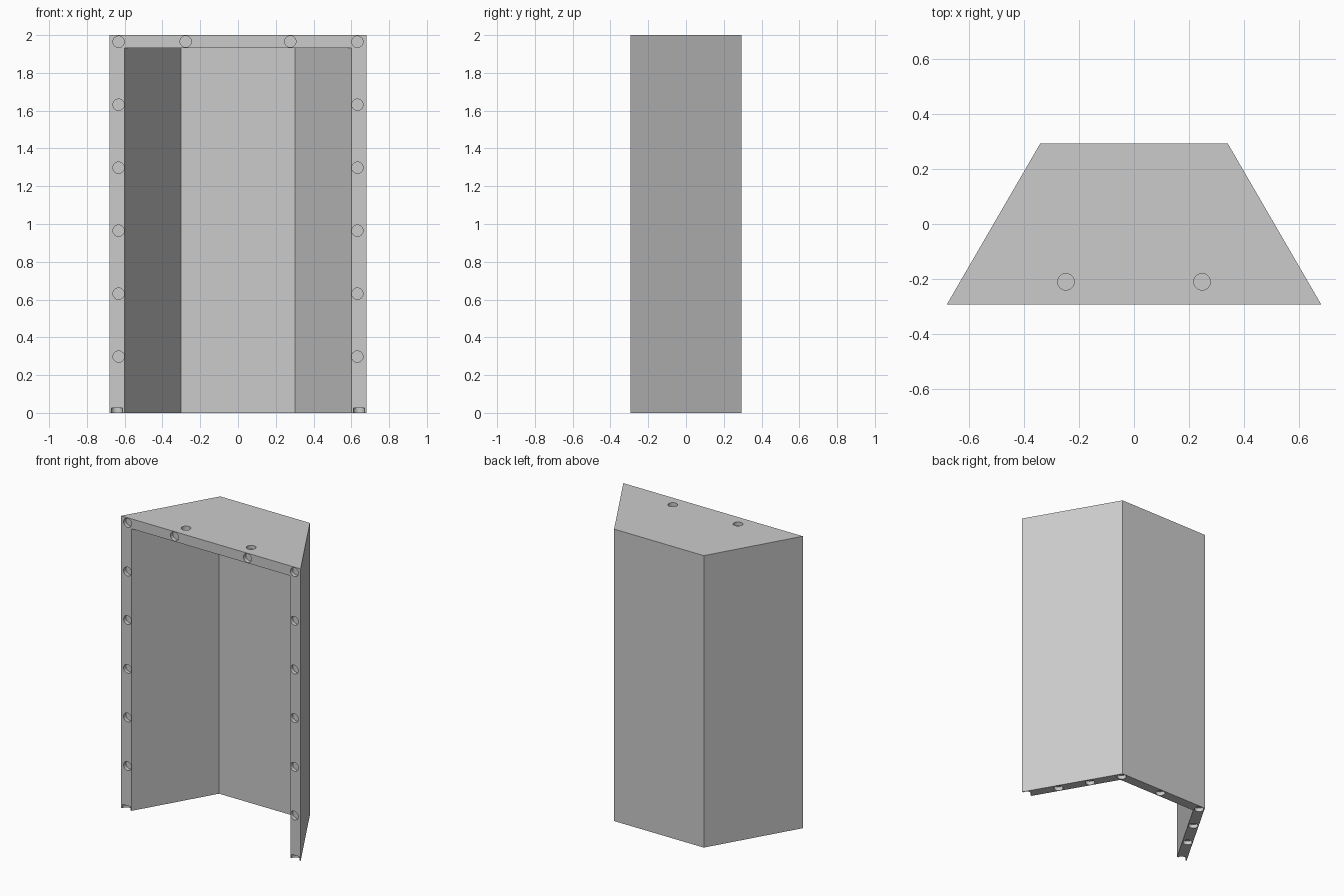
import bpy
import bmesh
import math
from mathutils import Matrix, Vector

if "Cube" in bpy.data.objects:
    bpy.data.objects.remove(bpy.data.objects["Cube"], do_unlink=True)

HEIGHT, FRONT, BACK = 2.0, -0.293, 0.293
FRONT_HALF, BACK_HALF = 0.68, 0.34
WALL = 0.068
HOLE_R, HOLE_DEPTH = 0.03, 0.026

grey = bpy.data.materials.new("plain_grey")
grey.use_nodes = True
grey.diffuse_color = (0.6, 0.6, 0.6, 1)
grey.node_tree.nodes["Principled BSDF"].inputs["Base Color"].default_value = (0.6, 0.6, 0.6, 1)


def make_object(name, bm):
    bmesh.ops.recalc_face_normals(bm, faces=bm.faces)
    mesh = bpy.data.meshes.new(name)
    bm.to_mesh(mesh)
    bm.free()
    mesh.materials.append(grey)
    obj = bpy.data.objects.new(name, mesh)
    bpy.context.collection.objects.link(obj)
    return obj


def trapezoid(name, front_half, back_half, front, back, bottom, top):
    bm = bmesh.new()
    outline = [(-front_half, front), (front_half, front), (back_half, back), (-back_half, back)]
    face = bm.faces.new([bm.verts.new((x, y, bottom)) for x, y in outline])
    grown = bmesh.ops.extrude_face_region(bm, geom=[face])
    verts = [v for v in grown["geom"] if isinstance(v, bmesh.types.BMVert)]
    bmesh.ops.translate(bm, verts=verts, vec=(0, 0, top - bottom))
    return make_object(name, bm)


def add_hole(bm, location, axis):
    # Cylinder centred on the surface, so half of it is the pocket
    turn = Matrix.Rotation(math.pi / 2, 4, "X") if axis == "Y" else Matrix()
    bmesh.ops.create_cone(bm, cap_ends=True, segments=32, radius1=HOLE_R, radius2=HOLE_R,
                          depth=2 * HOLE_DEPTH, matrix=Matrix.Translation(location) @ turn)


# Outer shell
shell = trapezoid("three_sided_cover", FRONT_HALF, BACK_HALF, FRONT, BACK, 0, HEIGHT)

# Cavity, open at the front and the bottom
slope = (FRONT_HALF - BACK_HALF) / (BACK - FRONT)
side_gap = WALL * math.sqrt(1 + slope ** 2)
cavity_back, cavity_front = BACK - WALL, FRONT - 0.2


def inner_half(y):
    return BACK_HALF + (BACK - y) * slope - side_gap


cavity = trapezoid("cavity_cutter", inner_half(cavity_front), inner_half(cavity_back),
                   cavity_front, cavity_back, -0.2, HEIGHT - WALL)

# Magnet pockets
bm = bmesh.new()
corner = Vector(((BACK_HALF + inner_half(cavity_back)) / 2, BACK - WALL / 2, 0))
end = Vector((FRONT_HALF - side_gap / 2, FRONT, 0))
for side in (-1, 1):
    for i in range(6):
        add_hole(bm, (side * 0.632, FRONT, 0.298 + i / 3), "Y")
    add_hole(bm, (side * 0.277, FRONT, HEIGHT - WALL / 2), "Y")
    add_hole(bm, (side * 0.247, -0.21, HEIGHT), "Z")
    for i in range(4):
        p = corner.lerp(end, i / 3)
        add_hole(bm, (side * p.x, p.y, 0), "Z")
add_hole(bm, (0, corner.y, 0), "Z")
pockets = make_object("pocket_cutter", bm)

# Cut and clean up
bpy.context.view_layer.objects.active = shell
shell.select_set(True)
for cutter in (cavity, pockets):
    cutter.hide_render = True
    mod = shell.modifiers.new(cutter.name, "BOOLEAN")
    mod.operation = "DIFFERENCE"
    mod.solver = "EXACT"
    mod.object = cutter
    bpy.ops.object.modifier_apply(modifier=mod.name)
    bpy.data.objects.remove(cutter, do_unlink=True)

bpy.ops.object.shade_smooth_by_angle(angle=math.radians(30))
